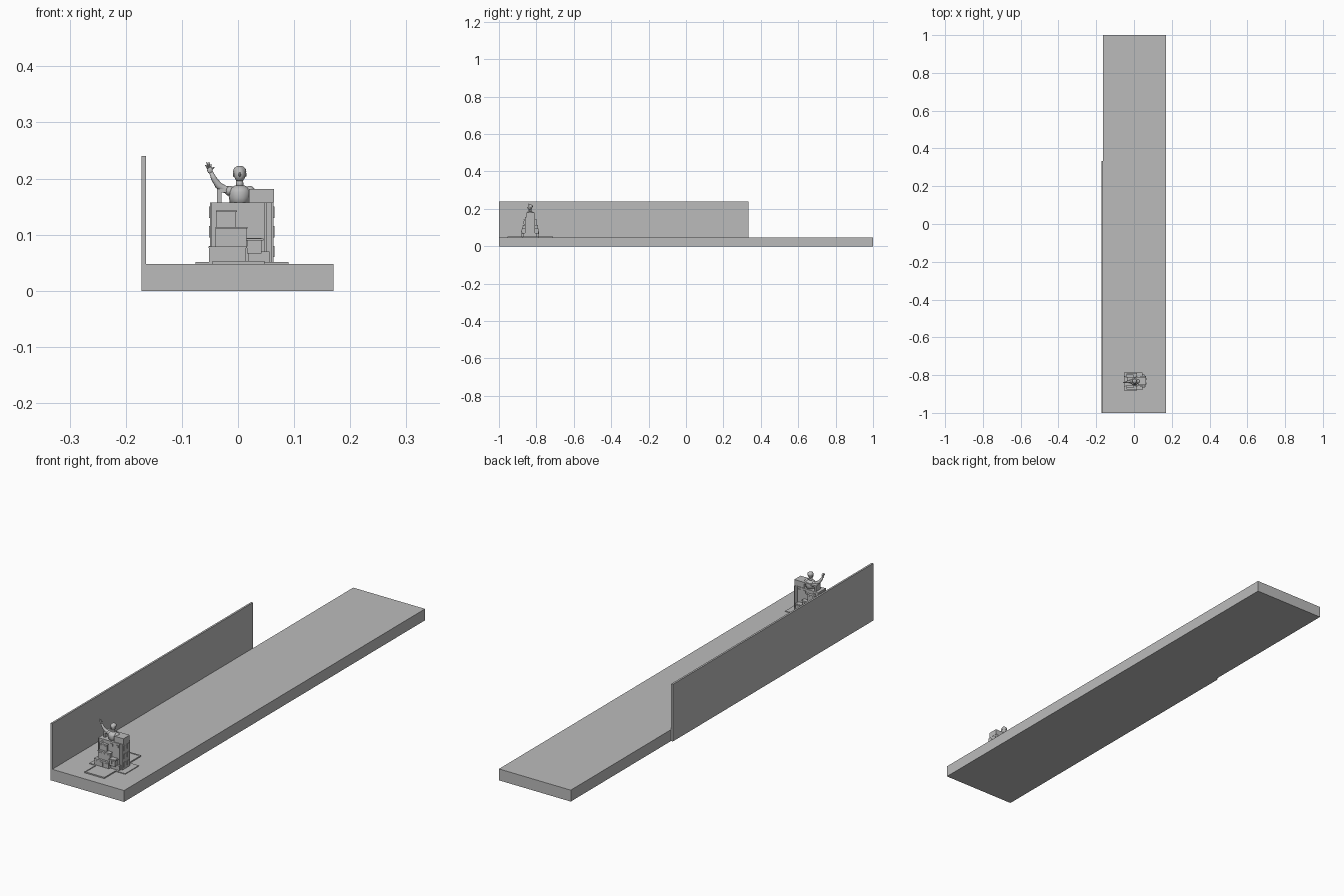
import bpy, bmesh, math
from mathutils import Vector

grey = bpy.data.materials.new("plain grey")
grey.diffuse_color = (0.5, 0.5, 0.5, 1)
CY = -0.833   # depth centre of the monument
G = 0.048     # top of the base slab


def finish(name, bm, smooth=False):
    bmesh.ops.recalc_face_normals(bm, faces=bm.faces)
    me = bpy.data.meshes.new(name)
    bm.to_mesh(me)
    bm.free()
    me.materials.append(grey)
    for p in me.polygons:
        p.use_smooth = smooth
    ob = bpy.data.objects.new(name, me)
    bpy.context.collection.objects.link(ob)
    return ob


def add_box(bm, x0, x1, y0, y1, z0, z1):
    vs = bmesh.ops.create_cube(bm, size=1)["verts"]
    for v in vs:
        v.co = Vector((x0 + (v.co.x + .5) * (x1 - x0),
                       y0 + (v.co.y + .5) * (y1 - y0),
                       z0 + (v.co.z + .5) * (z1 - z0)))


def boxes(name, items):
    bm = bmesh.new()
    for b in items:
        add_box(bm, *b)
    return finish(name, bm)


def both(name, items):
    """Boxes (x0, x1, near, far, z0, z1) on the front and back; depths measured from CY."""
    out = []
    for x0, x1, a, b, z0, z1 in items:
        out.append((x0, x1, CY - b, CY - a, z0, z1))
        out.append((x0, x1, CY + a, CY + b, z0, z1))
    return boxes(name, out)


def ball(name, c, r):
    bm = bmesh.new()
    bmesh.ops.create_uvsphere(bm, u_segments=16, v_segments=10, radius=1)
    for v in bm.verts:
        v.co = Vector((c[0] + v.co.x * r[0], c[1] + v.co.y * r[1], c[2] + v.co.z * r[2]))
    return finish(name, bm, True)


def limb(name, pts):
    """Tapered tube through (x, y, z, radius) points."""
    bm = bmesh.new()
    rings, n = [], 10
    for i, p in enumerate(pts):
        d = Vector(pts[min(i + 1, len(pts) - 1)][:3]) - Vector(pts[max(i - 1, 0)][:3])
        q = d.to_track_quat('Z', 'Y')
        rings.append([bm.verts.new(Vector(p[:3]) + q @ Vector((
            p[3] * math.cos(k * math.tau / n), p[3] * math.sin(k * math.tau / n), 0)))
            for k in range(n)])
    for a, b in zip(rings, rings[1:]):
        for k in range(n):
            bm.faces.new((a[k], a[(k + 1) % n], b[(k + 1) % n], b[k]))
    bm.faces.new(rings[0])
    bm.faces.new(rings[-1])
    return finish(name, bm, True)


# Long base slab and side wall
boxes("base_slab", [(-0.164, 0.17, -1, 1, 0, G)])
boxes("side_wall", [(-0.172, -0.164, -1, 0.333, 0, 0.24)])

# Thin paving plates around the monument
boxes("paving_middle", [(-0.076, 0.09, CY - .045, CY + .045, G, G + .003)])
both("paving_ends", [(-0.045, 0.047, .045, .122, G, G + .0035)])
both("paving_kerbs", [(-0.045, -0.041, .05, .122, G, G + .005),
                      (0.043, 0.047, .05, .122, G, G + .005),
                      (-0.041, 0.043, .117, .122, G, G + .005)])

# Main tower block, with the taller open frame behind the bust
boxes("tower_block", [(-0.05, 0.063, CY - .024, CY + .024, 0.05, 0.157)])
boxes("back_frame", [(-0.037, -0.029, CY - .008, CY + .022, 0.157, 0.181),
                     (-0.029, 0.02, CY - .008, CY + .022, 0.175, 0.181),
                     (0.02, 0.064, CY - .02, CY + .022, 0.157, 0.181)])

# Stepped house fronts on both long sides
both("stepped_houses", [(-0.052, 0.014, .024, .046, .05, .078),
                        (-0.04, 0.015, .024, .039, .078, .113),
                        (-0.038, -0.004, .024, .033, .113, .142),
                        (0.018, 0.056, .024, .036, .05, .07),
                        (0.016, 0.042, .024, .044, .066, .094)])
both("ledges", [(-0.04, 0.017, .024, .042, .111, .114),
                (-0.039, -0.002, .024, .036, .140, .143),
                (-0.053, 0.016, .024, .048, .076, .079),
                (0.014, 0.045, .024, .047, .090, .093)])

# Windows and doors as thin plates on each step
wins = [(x, x + .011, .024, .0265, .139, .149) for x in (-.036, .008, .033)]
wins += [(x, x + .012, .033, .0345, .118, .136) for x in (-.036, -.019)]
wins += [(x, x + .012, .039, .0405, .086, .106) for x in (-.036, -.017, .001)]
wins += [(x, x + .013, .046, .0475, .053, .071) for x in (-.048, -.026, -.004)]
wins += [(x, x + .009, .044, .0455, .074, .088) for x in (.018, .031)]
both("windows", wins)
# Vertical pilasters at the block edges and side panels
both("pilasters", [(x, x + .004, .024, .027, .05, .157) for x in (-.05, .047, .059)])
boxes("side_panels", [(x, x + .004, CY + y - .006, CY + y + .006, z, z + .02)
                      for x in (-.052, .061) for y in (-.012, .012)
                      for z in (.06, .095, .13)])

# Bust: chest, shoulders, neck and head
limb("chest", [(.003, CY, .153, .017), (.003, CY, .165, .019),
               (.003, CY, .176, .021), (.003, CY, .183, .017), (.003, CY, .188, .008)])
for s, n in ((-1, "left"), (1, "right")):
    ball(n + "_shoulder", (.003 + s * .018, CY, .178), (.009, .011, .009))
limb("lower_arm", [(.023, CY, .177, .007), (.027, CY - .003, .166, .006), (.025, CY - .005, .156, .005)])
limb("neck", [(.003, CY, .184, .007), (.003, CY, .198, .006)])
ball("head", (.003, CY - .001, .208), (.0105, .012, .014))
ball("hair", (.003, CY + .002, .213), (.0118, .012, .0098))
ball("nose", (.003, CY - .013, .207), (.002, .003, .004))
for s in (-1, 1):
    ball("ear", (.003 + s * .0108, CY, .207), (.0015, .003, .004))

# Raised arm with open hand
limb("raised_arm", [(-.014, CY, .179, .008), (-.024, CY - .001, .181, .007), (-.035, CY - .003, .188, .0065),
                    (-.043, CY - .005, .200, .005), (-.048, CY - .006, .211, .0035)])
ball("palm", (-.050, CY - .006, .215), (.005, .003, .006))
for i, (x, z) in enumerate([(-.058, .224), (-.056, .229), (-.052, .229), (-.048, .226), (-.042, .220)]):
    limb("finger_%d" % i, [(-.050 + (i - 2) * .0015, CY - .006, .217, .0016), (x, CY - .007, z, .0011)])
